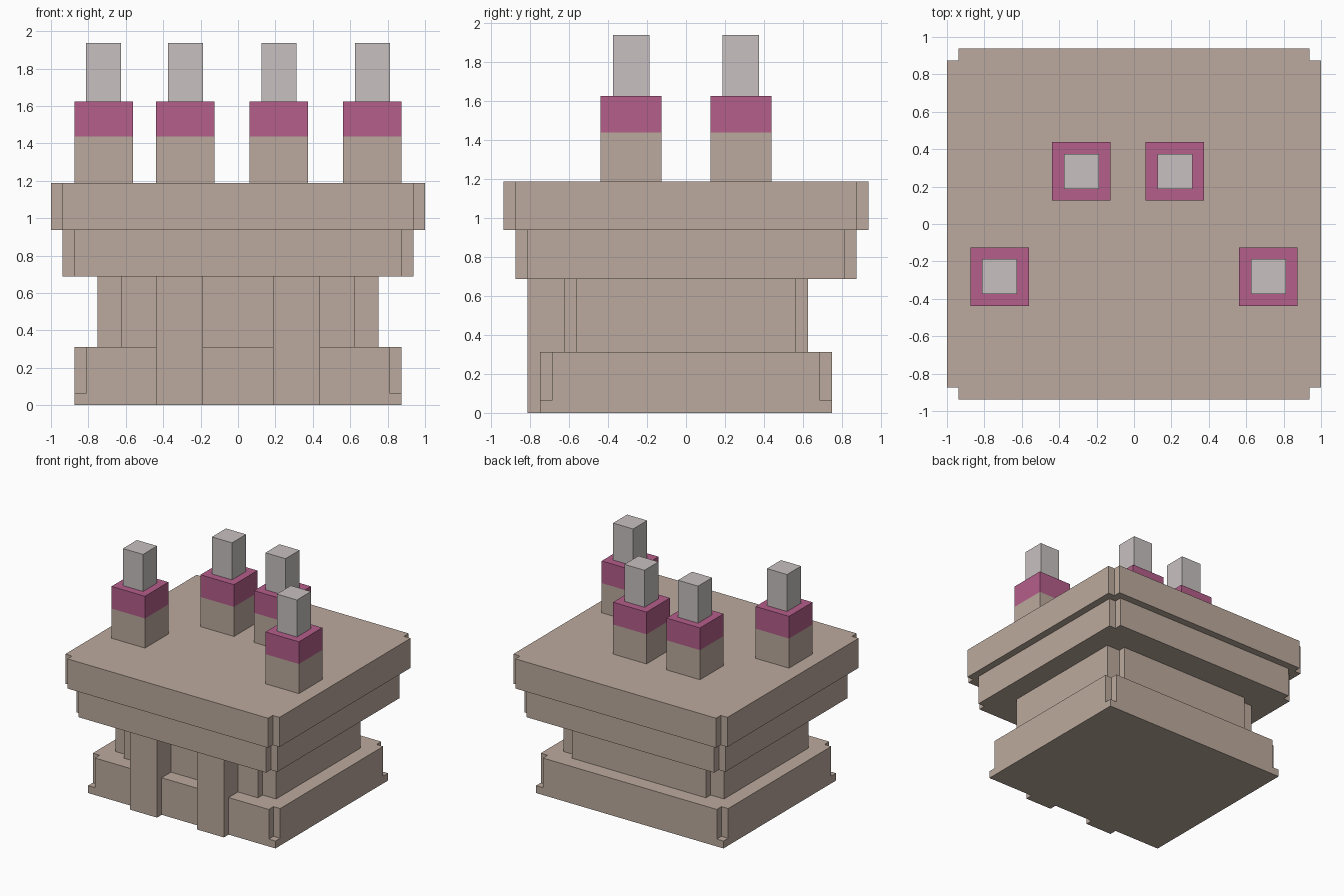
import bpy
import bmesh

default = bpy.data.objects.get("Cube")
if default:
    bpy.data.objects.remove(default, do_unlink=True)

U = 1 / 16  # modelling grid step; all sizes below are in these steps


def make_material(name, rgb):
    mat = bpy.data.materials.new(name)
    mat.use_nodes = True
    colour = (*rgb, 1)
    mat.diffuse_color = colour
    mat.node_tree.nodes["Principled BSDF"].inputs["Base Color"].default_value = colour
    return mat


stone = make_material("warm stone", (0.503, 0.402, 0.342))
pink = make_material("dusky pink", (0.456, 0.112, 0.254))
grey = make_material("pale grey", (0.578, 0.527, 0.527))


def prism(name, outline, z0, z1, mat):
    """Extrude a flat outline from z0 up to z1."""
    bm = bmesh.new()
    base = bm.faces.new([bm.verts.new((x * U, y * U, z0 * U)) for x, y in outline])
    top = bmesh.ops.extrude_face_region(bm, geom=[base])["geom"]
    verts = [v for v in top if isinstance(v, bmesh.types.BMVert)]
    bmesh.ops.translate(bm, verts=verts, vec=(0, 0, (z1 - z0) * U))
    bmesh.ops.recalc_face_normals(bm, faces=bm.faces)
    mesh = bpy.data.meshes.new(name)
    bm.to_mesh(mesh)
    bm.free()
    mesh.materials.append(mat)
    obj = bpy.data.objects.new(name, mesh)
    bpy.context.collection.objects.link(obj)
    return obj


def box(name, x, y, hx, hy, z0, z1, mat):
    corners = [(x - hx, y - hy), (x + hx, y - hy), (x + hx, y + hy), (x - hx, y + hy)]
    return prism(name, corners, z0, z1, mat)


def notched_slab(name, hx, hy, nx, ny, z0, z1):
    """Rectangular slab with a small square bite out of each corner."""
    ix, iy = hx - nx, hy - ny
    quarter = [(hx, iy), (ix, iy), (ix, hy)]
    outline = quarter + [(-x, y) for x, y in reversed(quarter)]
    outline += [(-x, -y) for x, y in outline]
    return prism(name, outline, z0, z1, stone)


# Stacked body, from the ground up
box("base_plinth", 0, 0, 14, 12, 0, 1, stone)
notched_slab("base_block", 14, 12, 1, 1, 1, 5)
notched_slab("neck", 12, 10, 2, 1, 5, 11)
notched_slab("lower_slab", 15, 14, 1, 1, 11, 15)
notched_slab("top_slab", 16, 15, 1, 1, 15, 19)

# Two pillars across the front
for side, label in ((1, "left"), (-1, "right")):
    box(f"front_pillar_{label}", side * 5, -11.5, 2, 1.5, 0, 11, stone)

# Four posts standing on the slab, each with a pink band and grey pin
posts = {
    "front_left": (11.5, -4.5),
    "front_right": (-11.5, -4.5),
    "back_left": (3.5, 4.5),
    "back_right": (-4.5, 4.5),
}
for label, (x, y) in posts.items():
    box(f"post_{label}", x, y, 2.5, 2.5, 19, 23, stone)
    box(f"post_band_{label}", x, y, 2.5, 2.5, 23, 26, pink)
    box(f"post_pin_{label}", x, y, 1.5, 1.5, 26, 31, grey)
